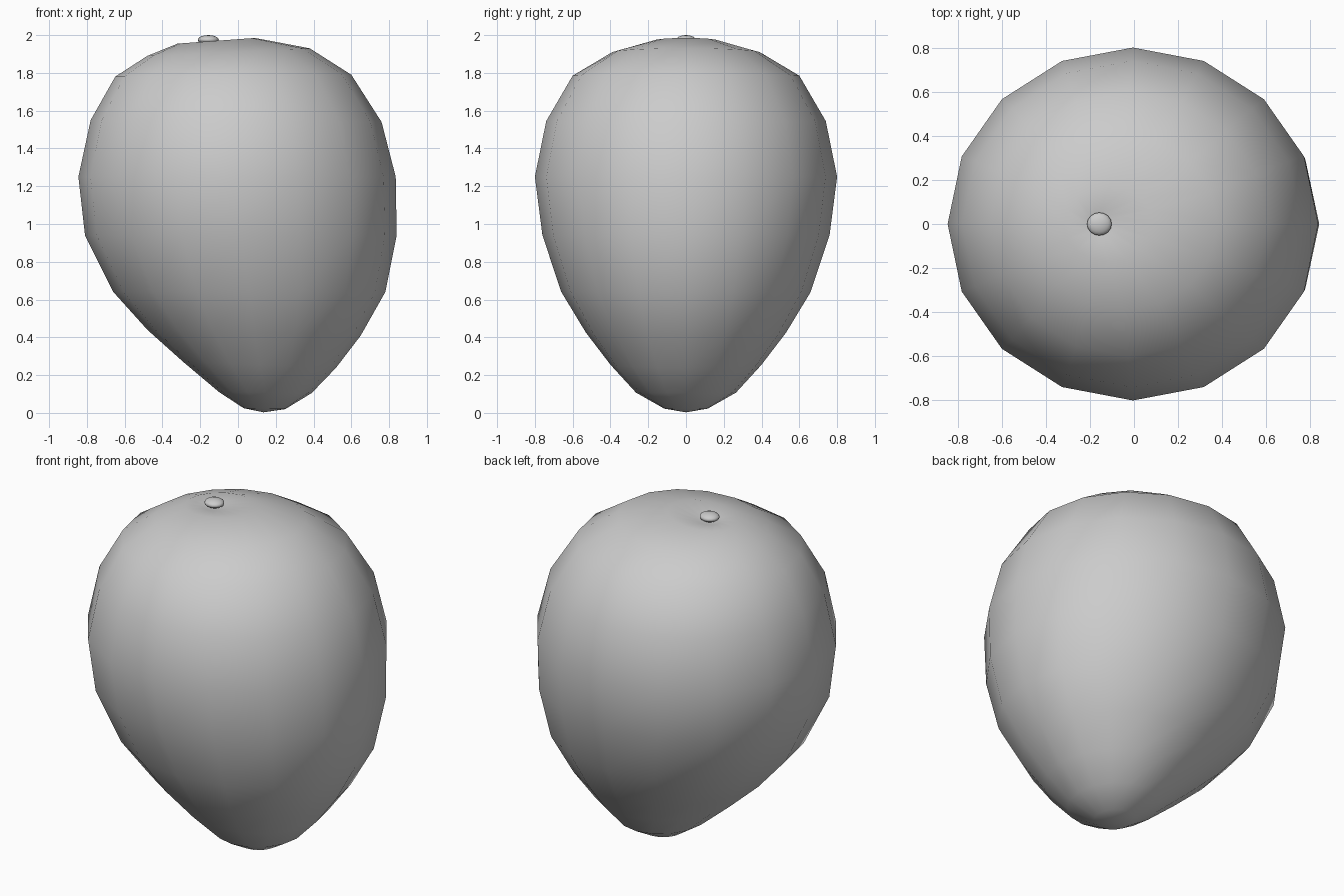
import bpy, bmesh, math

if "Cube" in bpy.data.objects:
    bpy.data.objects.remove(bpy.data.objects["Cube"])

SIDES = 16

# Fruit cross-sections: left x, left z, right x, right z, half depth
RINGS = [
    (0.03, 0.025, 0.25, 0.02, 0.115),
    (-0.10, 0.11, 0.39, 0.105, 0.265),
    (-0.29, 0.27, 0.52, 0.24, 0.40),
    (-0.48, 0.44, 0.65, 0.41, 0.53),
    (-0.66, 0.64, 0.78, 0.64, 0.66),
    (-0.81, 0.94, 0.84, 0.94, 0.76),
    (-0.845, 1.25, 0.835, 1.25, 0.80),
    (-0.78, 1.55, 0.76, 1.54, 0.74),
    (-0.65, 1.78, 0.60, 1.79, 0.60),
    (-0.48, 1.89, 0.38, 1.93, 0.39),
    (-0.32, 1.955, 0.09, 1.985, 0.17),
    (-0.22, 1.952, -0.09, 1.955, 0.06),
]


def loft(name, rings, bottom, top):
    """Skin tilted elliptical rings and close both ends to a point."""
    bm = bmesh.new()
    loops = []
    for xl, zl, xr, zr, hy in rings:
        loop = []
        for i in range(SIDES):
            a = 2 * math.pi * i / SIDES
            t = (1 + math.cos(a)) / 2
            loop.append(bm.verts.new((xl + (xr - xl) * t, hy * math.sin(a),
                                      zl + (zr - zl) * t)))
        loops.append(loop)
    low, high = bm.verts.new(bottom), bm.verts.new(top)
    for i in range(SIDES):
        j = (i + 1) % SIDES
        for a, b in zip(loops, loops[1:]):
            bm.faces.new((a[i], a[j], b[j], b[i]))
        bm.faces.new((low, loops[0][j], loops[0][i]))
        bm.faces.new((high, loops[-1][i], loops[-1][j]))
    for f in bm.faces:
        f.smooth = True
    mesh = bpy.data.meshes.new(name)
    bm.to_mesh(mesh)
    bm.free()
    obj = bpy.data.objects.new(name, mesh)
    bpy.context.collection.objects.link(obj)
    return obj


# Fruit body with a shallow stem dimple
loft("fruit_body", RINGS, (0.135, 0, 0.003), (-0.157, 0, 1.945))

# Small rounded stem stub
bpy.ops.mesh.primitive_uv_sphere_add(segments=16, ring_count=8, radius=1,
                                     location=(-0.157, 0, 1.975))
stem = bpy.context.object
stem.name = "stem_stub"
stem.scale = (0.056, 0.052, 0.025)
bpy.ops.object.shade_smooth()
